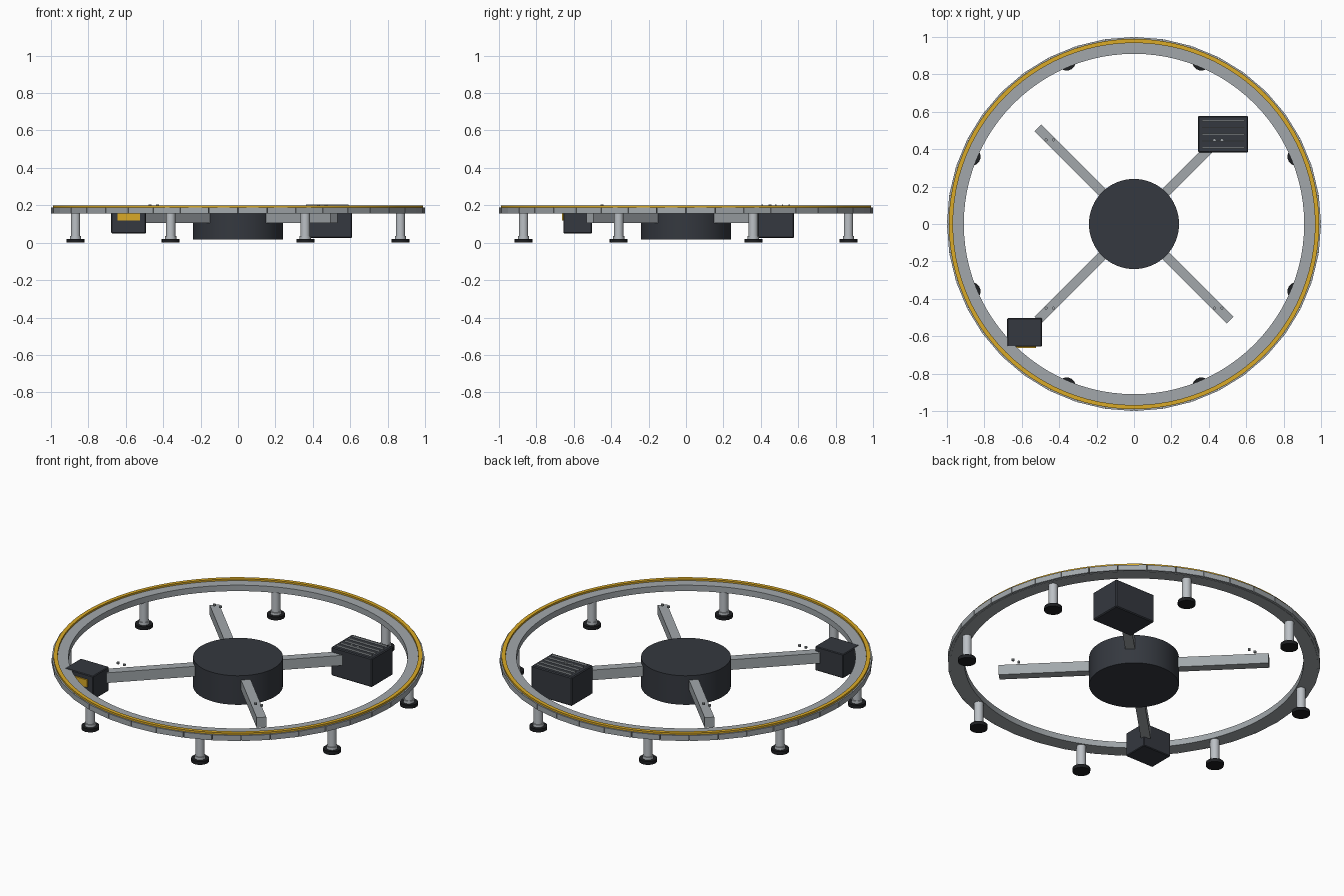
import bpy, bmesh, math
from mathutils import Matrix

if "Cube" in bpy.data.objects:
    bpy.data.objects.remove(bpy.data.objects["Cube"])


def material(name, rgb):
    m = bpy.data.materials.new(name)
    m.diffuse_color = (*rgb, 1)
    m.use_nodes = True
    m.node_tree.nodes["Principled BSDF"].inputs["Base Color"].default_value = m.diffuse_color
    return m


DARK = material("dark_paint", (0.035, 0.04, 0.05))
BLACK = material("rubber", (0.012, 0.013, 0.015))
STEEL = material("steel", (0.36, 0.39, 0.41))
POST = material("bright_steel", (0.5, 0.53, 0.56))
YELLOW = material("safety_yellow", (0.7, 0.4, 0.02))


def finish(name, bm, mat, smooth=False):
    me = bpy.data.meshes.new(name)
    bmesh.ops.recalc_face_normals(bm, faces=bm.faces)
    bm.to_mesh(me)
    bm.free()
    ob = bpy.data.objects.new(name, me)
    bpy.context.collection.objects.link(ob)
    me.materials.append(mat)
    if smooth:
        bpy.context.view_layer.objects.active = ob
        ob.select_set(True)
        bpy.ops.object.shade_smooth_by_angle(angle=math.radians(35))
        ob.select_set(False)
    return ob


def box(name, x, y, z, mat, angle=0.0, bevel=0.0):
    """Box from (min, max) ranges, then turned about the z axis."""
    bm = bmesh.new()
    mid = [(r[0] + r[1]) / 2 for r in (x, y, z)]
    size = [r[1] - r[0] for r in (x, y, z)]
    bmesh.ops.create_cube(bm, size=1, matrix=Matrix.Rotation(angle, 4, 'Z')
                          @ Matrix.Translation(mid) @ Matrix.Diagonal((*size, 1)))
    if bevel:
        bmesh.ops.bevel(bm, geom=bm.edges[:], offset=bevel, segments=1, affect='EDGES')
    return finish(name, bm, mat)


def lathe(name, profile, mat, at=(0, 0), sides=32, closed=False):
    """Spin an (r, z) profile about a vertical axis."""
    bm = bmesh.new()
    verts = [bm.verts.new((r, 0, z)) for r, z in profile]
    edges = [bm.edges.new(p) for p in zip(verts, verts[1:])]
    if closed:
        edges.append(bm.edges.new((verts[-1], verts[0])))
    bmesh.ops.spin(bm, geom=verts + edges, cent=(0, 0, 0), axis=(0, 0, 1),
                   angle=math.tau, steps=sides)
    bmesh.ops.remove_doubles(bm, verts=bm.verts, dist=1e-5)
    bmesh.ops.translate(bm, verts=bm.verts, vec=(*at, 0))
    return finish(name, bm, mat, True)


def cylinder(name, r, z0, z1, mat, at=(0, 0), sides=24):
    return lathe(name, [(0, z0), (r, z0), (r, z1), (0, z1)], mat, at, sides)


# ring frame with its yellow edge stripe
lathe("ring_frame", [(0.91, 0.155), (0.985, 0.155), (0.985, 0.19), (0.91, 0.19)],
      STEEL, sides=96, closed=True)
lathe("edge_stripe", [(0.968, 0.188), (0.99, 0.188), (0.99, 0.2), (0.968, 0.2)],
      YELLOW, sides=96, closed=True)

# skirt panels around the rim
PANELS = 40
for i in range(PANELS):
    a = math.tau * (i + 0.5) / PANELS
    box("skirt_panel", (0.965, 0.997), (-0.0765, 0.0765), (0.157, 0.189), STEEL, a)

# central hub
cylinder("hub", 0.241, 0.018, 0.19, DARK, sides=64)

# diagonal arms with pairs of bolts
for i in range(4):
    a = math.radians(45 + 90 * i)
    box("arm", (0.1, 0.727), (-0.026, 0.026), (0.105, 0.165), STEEL, a)
    sx, sy = math.copysign(1, math.cos(a)), math.copysign(1, math.sin(a))
    for bx in (0.43, 0.47):
        cylinder("arm_bolt", 0.008, 0.195, 0.205, STEEL, (sx * bx, sy * 0.45), 10)

# drive motor with cooling fins
box("motor_box", (0.343, 0.61), (0.382, 0.578), (0.025, 0.195), DARK, bevel=0.005)
for i in range(5):
    y = 0.408 + 0.036 * i
    box("cooling_fin", (0.363, 0.592), (y - 0.003, y + 0.003), (0.19, 0.204), STEEL)

# control box with yellow label plate
box("control_box", (-0.678, -0.492), (-0.655, -0.503), (0.05, 0.192), DARK, bevel=0.004)
box("warning_plate", (-0.645, -0.525), (-0.663, -0.65), (0.12, 0.165), YELLOW)

# levelling feet under the ring
for i in range(8):
    a = math.radians(22.5 + 45 * i)
    p = (0.94 * math.cos(a), 0.94 * math.sin(a))
    cylinder("foot_post", 0.025, 0.015, 0.16, POST, p)
    cylinder("foot_collar", 0.03, 0.018, 0.036, POST, p)
    cylinder("foot_pad", 0.048, 0, 0.02, BLACK, p)
